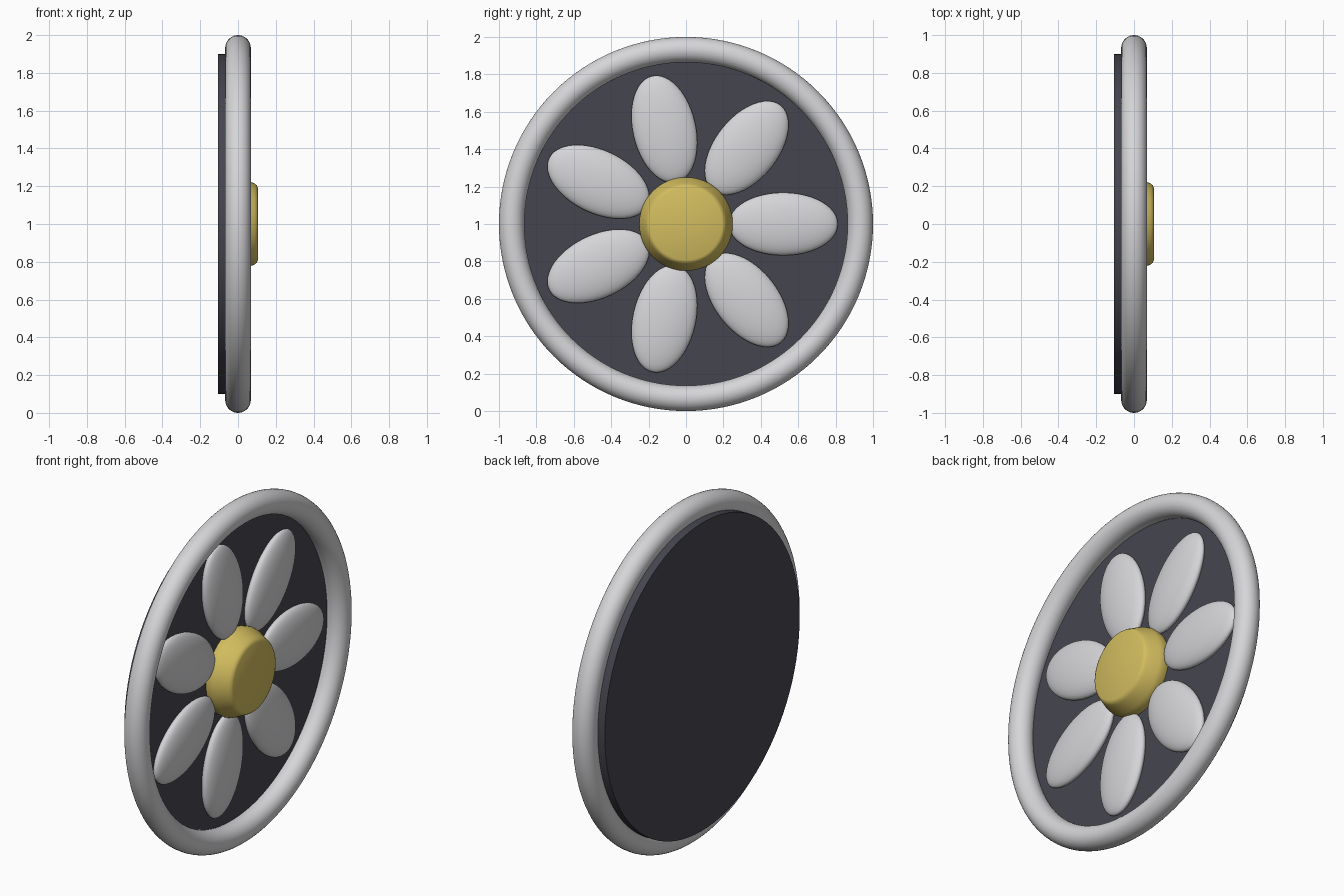
import bpy
import math
from mathutils import Matrix

cube = bpy.data.objects.get("Cube")
if cube:
    bpy.data.objects.remove(cube, do_unlink=True)

CENTRE = Matrix.Translation((0, 0, 1))
TO_X = Matrix.Rotation(math.pi / 2, 4, 'Y')  # turns the z axis onto +x


def make_material(name, rgb):
    mat = bpy.data.materials.new(name)
    mat.use_nodes = True
    mat.diffuse_color = (*rgb, 1)
    mat.node_tree.nodes["Principled BSDF"].inputs["Base Color"].default_value = (*rgb, 1)
    return mat


silver = make_material("pale silver", (0.67, 0.67, 0.69))
gold = make_material("soft gold", (0.65, 0.51, 0.115))
charcoal = make_material("charcoal", (0.06, 0.06, 0.078))


def finish(name, mat, matrix, angle=40):
    """Name, colour, place and smooth the active object."""
    obj = bpy.context.object
    obj.name = obj.data.name = name
    obj.data.materials.append(mat)
    obj.data.transform(matrix)
    bpy.ops.object.shade_smooth_by_angle(angle=math.radians(angle))
    return obj


def lathe(name, profile, mat, sides=96):
    """Closed solid turned around the x axis from (x, radius) pairs."""
    verts, faces = [], []
    for x, r in profile:
        for i in range(sides):
            a = math.tau * i / sides
            verts.append((x, r * math.cos(a), r * math.sin(a)))
    for k in range(len(profile) - 1):
        for i in range(sides):
            j = (i + 1) % sides
            low, high = k * sides, (k + 1) * sides
            faces.append((low + i, low + j, high + j, high + i))
    faces.append(tuple(reversed(range(sides))))
    faces.append(tuple(range(len(verts) - sides, len(verts))))
    mesh = bpy.data.meshes.new(name)
    mesh.from_pydata(verts, [], faces)
    obj = bpy.data.objects.new(name, mesh)
    bpy.context.collection.objects.link(obj)
    bpy.ops.object.select_all(action='DESELECT')
    obj.select_set(True)
    bpy.context.view_layer.objects.active = obj
    return finish(name, mat, CENTRE)


# Round outer rim
bpy.ops.mesh.primitive_torus_add(major_radius=0.932, minor_radius=0.068,
                                 major_segments=128, minor_segments=32)
finish("outer_rim", silver, CENTRE @ TO_X)

# Dark backing disc
lathe("backing_disc", [(-0.105, 0.9), (-0.035, 0.9)], charcoal)

# Domed hub with a flat face
lathe("hub", [(-0.06, 0.238), (-0.03, 0.246), (0, 0.25), (0.025, 0.244),
              (0.07, 0.222), (0.088, 0.214), (0.099, 0.206), (0.105, 0.193)], gold)

# Seven flattened petals
PETALS = 7
for n in range(PETALS):
    bpy.ops.mesh.primitive_uv_sphere_add(segments=48, ring_count=24, radius=1)
    place = (CENTRE @ Matrix.Rotation(math.tau * n / PETALS, 4, 'X')
             @ Matrix.Translation((-0.02, 0.52, 0))
             @ Matrix.Diagonal((0.055, 0.292, 0.168, 1)))
    finish(f"petal_{n + 1}", silver, place, 80)
